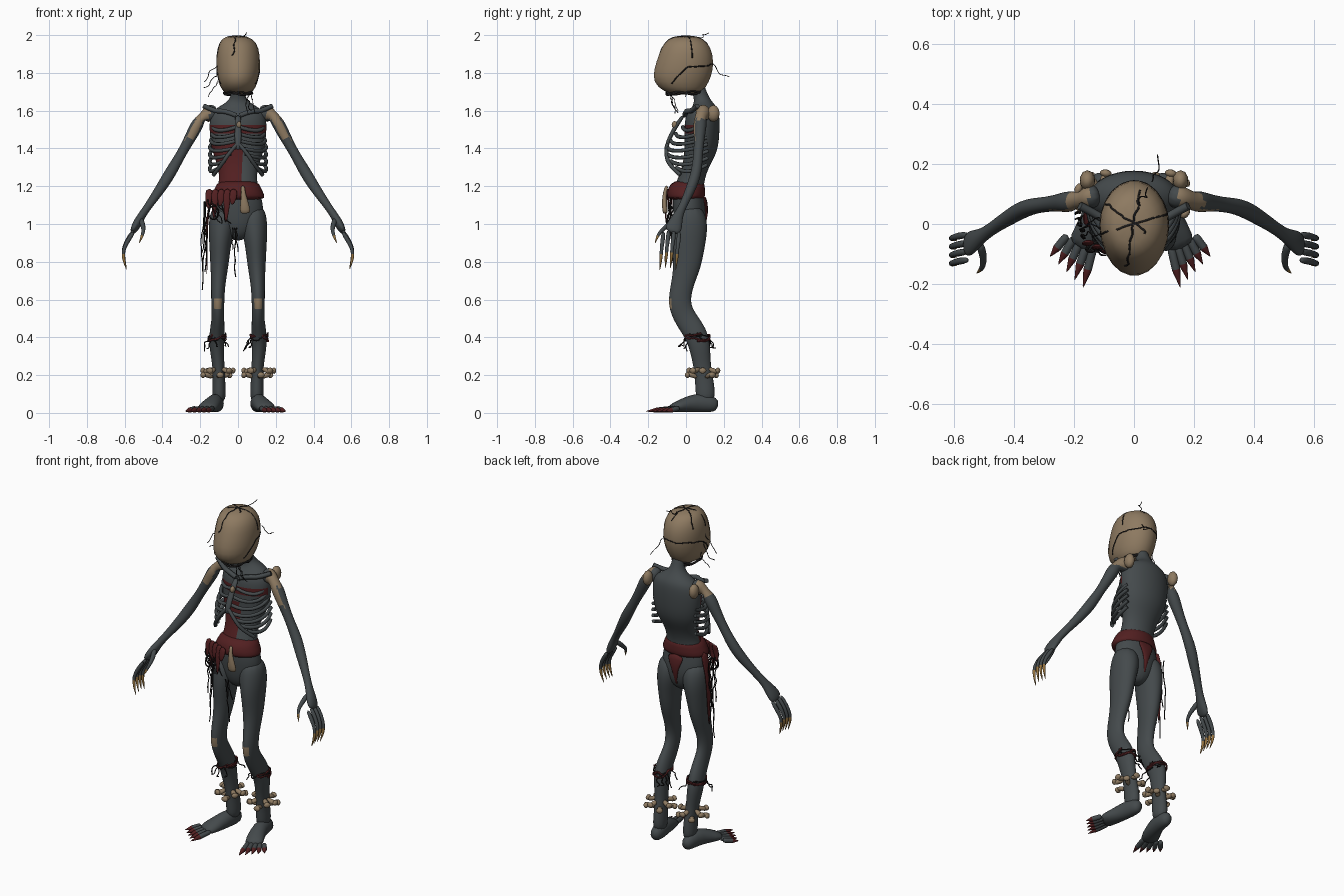
import bpy, bmesh, random
from math import sin, cos, pi, radians
from mathutils import Vector, Matrix
from mathutils.bvhtree import BVHTree

random.seed(4)
cube = bpy.data.objects.get("Cube")
if cube:
    bpy.data.objects.remove(cube, do_unlink=True)


def material(name, r, g, b):
    m = bpy.data.materials.new(name)
    m.use_nodes = True
    m.diffuse_color = (r, g, b, 1)
    node = m.node_tree.nodes["Principled BSDF"]
    node.inputs["Base Color"].default_value = (r, g, b, 1)
    node.inputs["Roughness"].default_value = 0.9
    return m


SKIN = material("slate skin", .058, .068, .072)
SACK = material("tan sackcloth", .27, .195, .12)
RED = material("dried red", .085, .014, .015)
CORD = material("black cord", .012, .011, .011)
CLAW = material("amber claw", .3, .17, .05)


def add_mesh(name, bm, mats):
    bmesh.ops.recalc_face_normals(bm, faces=bm.faces)
    me = bpy.data.meshes.new(name)
    bm.to_mesh(me)
    bm.free()
    for m in mats:
        me.materials.append(m)
    for p in me.polygons:
        p.use_smooth = True
    ob = bpy.data.objects.new(name, me)
    bpy.context.collection.objects.link(ob)
    return ob


def loft(name, rings, mats, sides=10, tip=99, level=1, upright=False):
    """Skin elliptical rings (x, y, z, half width, half depth) along a path."""
    bm = bmesh.new()
    mids = [Vector(r[:3]) for r in rings]
    loops = []
    for i, r in enumerate(rings):
        t = mids[min(i + 1, len(mids) - 1)] - mids[max(i - 1, 0)]
        t = Vector((0, 0, 1)) if upright else t.normalized()
        ref = Vector((1, 0, 0)) if abs(t.x) < .9 else Vector((0, 1, 0))
        u = (ref - t * ref.dot(t)).normalized()
        v = t.cross(u)
        ang = [2 * pi * k / sides for k in range(sides)]
        loops.append([bm.verts.new(mids[i] + u * r[3] * cos(q) + v * r[4] * sin(q)) for q in ang])
    for i, (a, b) in enumerate(zip(loops, loops[1:])):
        for k in range(sides):
            n = (k + 1) % sides
            f = bm.faces.new((a[k], a[n], b[n], b[k]))
            f.material_index = int(i >= tip)
    bm.faces.new(loops[0])
    bm.faces.new(loops[-1]).material_index = int(len(rings) > tip)
    ob = add_mesh(name, bm, mats)
    if level:
        sub = ob.modifiers.new("smooth", "SUBSURF")
        sub.levels = sub.render_levels = level
    return ob


def bake(ob):
    dg = bpy.context.evaluated_depsgraph_get()
    me = bpy.data.meshes.new_from_object(ob.evaluated_get(dg))
    ob.modifiers.clear()
    ob.data = me
    return ob


def paint(ob, rule):
    for p in bake(ob).data.polygons:
        p.material_index = rule(p.center, p.normal)


def tube(name, paths, radius, mat):
    cu = bpy.data.curves.new(name, "CURVE")
    cu.dimensions = "3D"
    cu.bevel_depth = radius
    cu.bevel_resolution = 1
    cu.resolution_u = 4
    cu.use_fill_caps = True
    for pts in paths:
        sp = cu.splines.new("NURBS")
        sp.points.add(len(pts) - 1)
        for q, c in zip(sp.points, pts):
            q.co = (*c, 1)
        sp.order_u = 3
        sp.use_endpoint_u = True
    cu.materials.append(mat)
    ob = bpy.data.objects.new(name, cu)
    bpy.context.collection.objects.link(ob)


def blobs(name, matrices, mat):
    bm = bmesh.new()
    for m in matrices:
        bmesh.ops.create_icosphere(bm, subdivisions=2, radius=1, matrix=m)
    return add_mesh(name, bm, [mat])


def place(loc, size, yaw=0, tilt=0):
    turn = Matrix.Rotation(yaw, 4, "Z") @ Matrix.Rotation(tilt, 4, "Y")
    return Matrix.Translation(loc) @ turn @ Matrix.Diagonal((*size, 1))


def flip(rings, s):
    return [(s * r[0], *r[1:]) for r in rings]


def wisp(start, out, drop, n=5, j=.015):
    """A loose thread that wanders outward and down."""
    p = Vector(start)
    pts = [p.copy()]
    for k in range(n):
        p += Vector(out) / n + Vector((0, 0, -drop / n))
        pts.append(p + Vector([random.uniform(-j, j) for a in range(3)]))
    return pts


# Torso from crotch to neck
body = loft("torso", [
    (0, .02, .91, .03, .04), (0, .02, .97, .1, .08), (0, .02, 1.06, .145, .09),
    (0, .01, 1.15, .125, .085), (0, .02, 1.22, .1, .075), (0, .05, 1.3, .105, .07),
    (0, .08, 1.38, .14, .09), (0, .085, 1.48, .155, .095), (0, .085, 1.57, .155, .095),
    (0, .1, 1.615, .12, .07), (0, .09, 1.65, .045, .045), (0, .07, 1.7, .036, .038),
    (0, .05, 1.77, .036, .038)], [SKIN, RED], 16, level=2, upright=True)
paint(body, lambda c, n: int(n.y < -.1 and (1.2 < c.z < 1.42 and c.x < .02 or 1.47 < c.z < 1.53)))

# Sternum, costal arch and ribs
loft("sternum", [(0, -.01, 1.58, .02, .012), (0, -.06, 1.51, .018, .012), (0, -.1, 1.43, .022, .012),
                 (0, -.105, 1.39, .008, .008)], [SKIN], 8)
blobs("sternum_patch", [place((.005, -.06, 1.525), (.013, .016, .02))], SACK)
for s, side in ((1, "left"), (-1, "right")):
    ribs = []
    for i in range(7):
        depth = .165 - .005 * (i - 4.2) ** 2
        width = .132 + .018 * min(i / 3, 1)
        end = 88 - max(0, i - 3) * 13
        path = []
        for k in range(10):
            t = k / 9
            q = radians(-20 + (end + 20) * t)
            path.append((s * width * cos(q), .06 - depth * sin(q), 1.53 - .036 * i - .035 * sin(pi * t * .85)))
        ribs.append(path)
    tube(side + "_ribs", ribs, .0105, SKIN)
    tube(side + "_costal_arch", [flip([(.008, -.1, 1.42), (.045, -.108, 1.38), (.09, -.09, 1.31),
                                      (.13, -.03, 1.26)], s)], .011, SKIN)
    tube(side + "_collarbone", [flip([(.01, -.005, 1.575), (.07, -.005, 1.6), (.12, .03, 1.595),
                                     (.18, .06, 1.625)], s)], .014, SKIN)

# Sack over the head
head = bake(loft("head_sack", [
    (0, 0, 1.685, .05, .06), (0, -.015, 1.7, .085, .11), (0, -.027, 1.75, .112, .158),
    (.002, -.012, 1.82, .122, .168), (0, 0, 1.9, .122, .152), (0, 0, 1.96, .106, .125),
    (-.01, 0, 1.998, .065, .07)], [SACK], 11, level=1, upright=True))
tree_bm = bmesh.new()
tree_bm.from_mesh(head.data)
tree = BVHTree.FromBMesh(tree_bm)
core = Vector((0, 0, 1.84))


def on_head(d):
    return tree.ray_cast(core, Vector(d).normalized())[0]


seam = []
for k in range(36):
    q = radians(-40 + 260 * k / 35)
    el = -.12 + .15 * sin(q) - .7 * max(0, -sin(q)) + random.uniform(-.04, .04)
    seam.append(on_head((cos(q) * cos(el), sin(q) * cos(el), sin(el))))
seams = [seam]
for yaw, low, high in ((.3, 20, 150), (1.4, 45, 160), (2.5, 35, 110)):
    arc = [radians(low + (high - low) * k / 14) for k in range(15)]
    seams.append([on_head((cos(q) * cos(yaw) + random.uniform(-.06, .06), cos(q) * sin(yaw), sin(q))) for q in arc])
tube("head_seams", seams, .0035, CORD)
ring = [(cos(k * .35) * .075, -.01 + sin(k * .35) * .095, 1.695 + random.uniform(-.012, .012)) for k in range(37)]
tube("neck_cord", [ring], .006, CORD)
threads = [wisp((-.11, -.03 + .02 * k, 1.86 - .05 * k), (-.06, 0, 0), .1) for k in range(3)]
threads += [wisp((.03 + .02 * k, -.08, 1.69), (.01, .03, 0), .09) for k in range(3)]
threads += [wisp((.06, .14, 1.85), (.02, .08, 0), .08), wisp((.02, .06, 1.99), (.03, .06, 0), -.01)]
tube("head_threads", threads, .002, CORD)

for s, side in ((1, "left"), (-1, "right")):
    # Arm with bare shoulder patch
    arm = loft(side + "_arm", flip([
        (.11, .1, 1.585, .04, .05), (.165, .085, 1.592, .045, .05), (.205, .075, 1.55, .038, .042),
        (.24, .072, 1.48, .034, .032), (.295, .065, 1.38, .025, .025), (.35, .058, 1.285, .033, .03),
        (.395, .035, 1.21, .031, .03), (.45, 0, 1.13, .024, .023), (.5, -.035, 1.06, .02, .022),
        (.53, -.055, 1.01, .026, .04), (.562, -.075, .95, .018, .052)], s), [SKIN, SACK], level=2)
    paint(arm, lambda c, n: int(abs(c.x) > .15 and (c.z > 1.555 or c.z > 1.45 and n.y < -.75)))
    blobs(side + "_shoulder_blade", [place((s * .155, .145, 1.585), (.026, .034, .045))], SACK)

    # Fingers and thumb with claws
    for k in range(4):
        y = -.035 - .028 * k
        z = .955 - .008 * abs(k - 1.5)
        loft(f"{side}_finger_{k + 1}", flip([
            (.55, y, z + .02, .012, .012), (.585, y - .005, z - .035, .014, .014), (.603, y - .01, z - .07, .01, .01),
            (.608, y - .012, z - .1, .011, .011), (.604, y - .015, z - .14, .008, .008),
            (.588, y - .02, z - .19, .001, .001)], s), [SKIN, CLAW], 7, tip=3)
    loft(side + "_thumb", flip([
        (.515, -.06, 1.03, .017, .017), (.502, -.1, .99, .015, .015), (.5, -.13, .965, .011, .011),
        (.506, -.15, .94, .01, .01), (.525, -.165, .895, .001, .001)], s), [SKIN, CLAW], 7, tip=3)

    # Leg with knee patch
    leg = loft(side + "_leg", flip([
        (.075, .02, 1.1, .065, .07), (.085, .025, 1.0, .076, .098), (.095, .012, .9, .06, .094),
        (.098, .008, .78, .05, .076), (.105, -.02, .68, .038, .06), (.108, -.04, .58, .036, .064),
        (.105, -.005, .5, .033, .062), (.112, .055, .42, .043, .064), (.113, .075, .34, .04, .058),
        (.103, .085, .25, .032, .046), (.1, .1, .15, .035, .052), (.1, .105, .05, .04, .055)], s),
        [SKIN, SACK, RED], 12, level=2)
    paint(leg, lambda c, n: 1 if .545 < c.z < .61 and n.y < -.6 else
          2 if n.y > .2 and abs(c.x) < (c.z - 1) * .8 else 0)

    # Foot and clawed toes
    wide = s * (1 if s > 0 else 1.1)
    loft(side + "_foot", flip([
        (.1, .172, .035, .025, .03), (.1, .13, .05, .042, .05), (.11, .05, .055, .043, .055),
        (.135, -.03, .036, .055, .036), (.162, -.085, .024, .055, .02)], wide), [SKIN], 10)
    for k in range(5):
        t = k / 4
        a = Vector((.12 + .08 * t, -.065 + .03 * t, .025))
        b = Vector((.155 + .1 * t, -.215 + .105 * t, .008))
        sizes = ((0, .018), (.35, .015), (.6, .017), (.68, .012), (1, .001))
        rings = [(*a.lerp(b, f), r, r) for f, r in sizes]
        loft(f"{side}_toe_{k + 1}", flip(rings, wide), [SKIN, RED], 7, tip=2)

    # Bone anklet and calf bindings
    bones = []
    for k in range(9):
        q = 2 * pi * k / 9
        hub = Vector((s * .108, .088, .212 + .012 * (-1) ** k))
        out = Vector((cos(q), sin(q), 0))
        bones.append(place(hub + out * .058, (.036, .015, .013), q, .35 * (-1) ** k))
        bones.append(place(hub + out * .082, (.013, .02, .016), q))
    blobs(side + "_anklet", bones, SACK)
    for mat, word in ((CORD, "black"), (RED, "red")):
        loops = []
        for turn in range(2):
            loops.append([(s * .112 + cos(k * .6) * .048, .06 + sin(k * .6) * .069,
                           .4 + random.uniform(-.025, .025)) for k in range(12)])
        if mat == CORD:
            for k in range(5):
                q = random.uniform(0, 2 * pi)
                loops.append(wisp((s * .112 + cos(q) * .045, .06 + sin(q) * .06, .4),
                                  (cos(q) * .04, sin(q) * .04, 0), .06))
        tube(f"{side}_calf_{word}_cord", loops, .003 if mat == CORD else .005, mat)

# Ragged waist sash with hanging strips
loft("sash", [(0, 0, 1.125, .148, .098), (0, 0, 1.15, .145, .105), (0, .002, 1.19, .125, .1),
              (0, .015, 1.235, .108, .085)], [RED], 16, upright=True)
for k in range(5):
    x = -.15 + .032 * k
    y = -.055 - .013 * k
    low = (.1, .16, .09, .18, .08)[k]
    loft(f"front_rag_{k + 1}", [(x, y, 1.19, .024, .008), (x - .005, y - .015, 1.13, .022, .006),
                               (x - .01, y - .012, 1.18 - low, .006, .004)], [RED], 8)
loft("hip_rag", [(-.13, .02, 1.17, .01, .04), (-.165, .02, 1.05, .006, .03), (-.165, .02, .9, .005, .018),
                 (-.165, .015, .72, .003, .005)], [RED], 8)
loft("back_rag", [(0, .095, 1.15, .07, .012), (0, .11, 1.09, .04, .01), (0, .105, 1.03, .012, .01),
                  (0, .08, .95, .01, .01)], [RED], 8)

# Pouch tied to the sash
loft("pouch", [(.025, -.1, 1.205, .014, .01), (.028, -.112, 1.17, .01, .01), (.032, -.115, 1.13, .02, .014),
               (.038, -.112, 1.07, .032, .016), (.038, -.108, 1.055, .026, .012)], [SACK], 8)

# Hanging cords
cords = [wisp((-.165 - .004 * k, -.04 + .02 * k, 1.12), (-.01, 0, 0), .28 + .1 * (k % 3), 8, .01) for k in range(5)]
cords += [wisp((-.03 + .012 * k, -.08, .98), (0, .02, 0), .12 + .14 * (k == 1), 6, .008) for k in range(3)]
cords += [wisp((-.16 + .02 * k, -.08, 1.13), (.06, -.02, 0), .12, 6, .012) for k in range(4)]
tube("hanging_cords", cords, .003, CORD)
tube("hip_knots", [[(-.13 + .03 * cos(k), -.075 + .02 * sin(k * 1.3), 1.06 + .04 * sin(k)) for k in range(14)]], .004, CORD)
